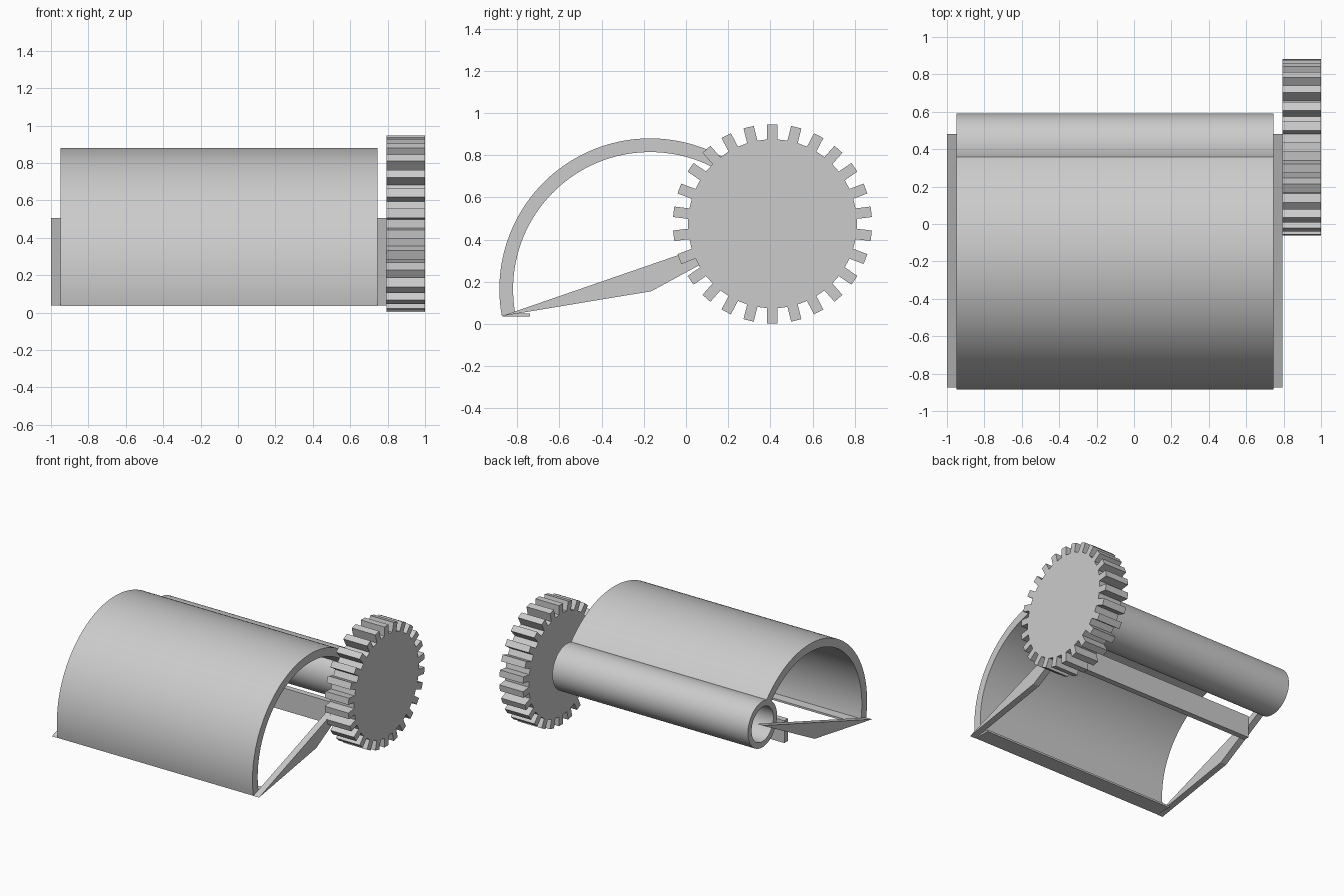
import bpy, bmesh, math
from mathutils import Vector

cube = bpy.data.objects.get("Cube")
if cube:
    bpy.data.objects.remove(cube, do_unlink=True)

grey = bpy.data.materials.new("plain grey")
grey.use_nodes = True
colour = (0.6, 0.6, 0.6, 1)
grey.diffuse_color = colour
grey.node_tree.nodes["Principled BSDF"].inputs["Base Color"].default_value = colour


def finish(name, bm, smooth=False):
    bmesh.ops.recalc_face_normals(bm, faces=bm.faces)
    mesh = bpy.data.meshes.new(name)
    bm.to_mesh(mesh)
    bm.free()
    mesh.materials.append(grey)
    obj = bpy.data.objects.new(name, mesh)
    bpy.context.collection.objects.link(obj)
    if smooth:
        bpy.ops.object.select_all(action='DESELECT')
        obj.select_set(True)
        bpy.context.view_layer.objects.active = obj
        bpy.ops.object.shade_smooth_by_angle(angle=math.radians(30))
    return obj


def extrude_profile(name, points, x0, x1):
    """Solid from a side outline of (y, z) points, spanning x0 to x1."""
    bm = bmesh.new()
    face = bm.faces.new([bm.verts.new((x0, y, z)) for y, z in points])
    new = bmesh.ops.extrude_face_region(bm, geom=[face], use_keep_orig=True)["geom"]
    verts = [v for v in new if isinstance(v, bmesh.types.BMVert)]
    bmesh.ops.translate(bm, verts=verts, vec=(x1 - x0, 0, 0))
    return finish(name, bm)


def curved_shell(name, centre, outer, inner, start, end, steps, x0, x1):
    """Thick arc, or a full tube when the sweep is a whole turn."""
    bm = bmesh.new()
    closed = abs(end - start) >= 360
    rings = []
    for i in range(steps if closed else steps + 1):
        a = math.radians(start + (end - start) * i / steps)
        d = Vector((0, math.cos(a), math.sin(a)))
        c = Vector((0, *centre))
        rings.append([bm.verts.new(c + d * r + Vector((x, 0, 0)))
                      for r, x in ((outer, x0), (outer, x1), (inner, x1), (inner, x0))])
    for i in range(steps):
        a, b = rings[i], rings[(i + 1) % len(rings)]
        for k in range(4):
            n = (k + 1) % 4
            bm.faces.new((a[k], a[n], b[n], b[k]))
    if not closed:
        bm.faces.new(rings[0])
        bm.faces.new(rings[-1])
    return finish(name, bm, smooth=True)


LEFT, RIGHT = 0.745, -0.95      # ends of the hood and roller
AXLE = (0.41, 0.475)            # gear and roller centre
STOCK = 0.05                    # thickness of the bars

# Curved hood, from the front sill over to the roller
curved_shell("hood", (-0.17, 0.165), 0.715, 0.65, 40, 190, 72, RIGHT, LEFT)

# Hollow roller at the back
curved_shell("roller_tube", AXLE, 0.18, 0.135, 0, 360, 64, RIGHT, LEFT)

# Toothed wheel: straight-sided teeth around a round body
TEETH, ROOT, TIP, HALF = 26, 0.40, 0.472, 0.025
outline = []
for i in range(TEETH):
    a = math.tau * (i + 0.5) / TEETH
    for r, side in ((ROOT, -1), (TIP, -1), (TIP, 1), (ROOT, 1)):
        t = side * HALF
        outline.append((AXLE[0] + r * math.cos(a) - t * math.sin(a),
                        AXLE[1] + r * math.sin(a) + t * math.cos(a)))
    gap = a + math.pi / TEETH
    outline.append((AXLE[0] + ROOT * math.cos(gap), AXLE[1] + ROOT * math.sin(gap)))
extrude_profile("gear_wheel", outline, 0.795, 1.0)

# Triangular side arms
arm = [(-0.875, 0.037), (-0.165, 0.155), (0.48, 0.505)]
for side, x in (("left", LEFT), ("right", RIGHT - STOCK)):
    extrude_profile(side + "_arm", arm, x, x + STOCK)


def bar(name, y0, y1, z0, z1):
    extrude_profile(name, [(y0, z0), (y1, z0), (y1, z1), (y0, z1)], RIGHT, LEFT)


# Upright cross bar between the arms and the flat sill under the hood
bar("cross_bar", 0.095, 0.14, 0.225, 0.40)
bar("front_sill", -0.87, -0.74, 0.035, 0.05)
